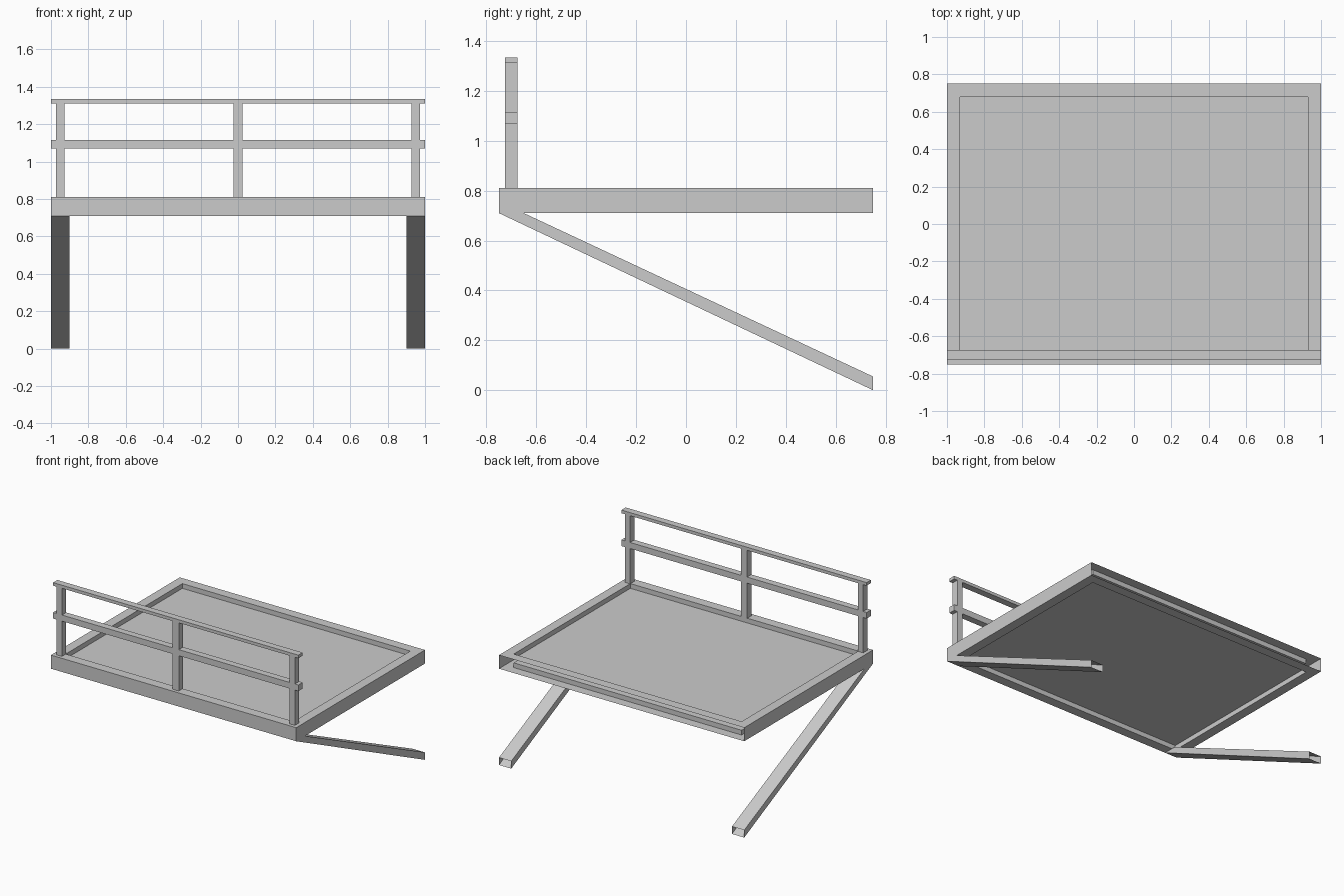
import bpy, bmesh
from mathutils import Vector

if "Cube" in bpy.data.objects:
    bpy.data.objects.remove(bpy.data.objects["Cube"])


def make_object(name, bm):
    bmesh.ops.recalc_face_normals(bm, faces=bm.faces)
    mesh = bpy.data.meshes.new(name)
    bm.to_mesh(mesh)
    bm.free()
    ob = bpy.data.objects.new(name, mesh)
    bpy.context.collection.objects.link(ob)
    return ob


def prism(profile, x0, x1):
    """Extrude a (y, z) profile along x."""
    bm = bmesh.new()
    face = bm.faces.new([bm.verts.new((x0, y, z)) for y, z in profile])
    ext = bmesh.ops.extrude_face_region(bm, geom=[face])
    verts = [v for v in ext["geom"] if isinstance(v, bmesh.types.BMVert)]
    bmesh.ops.translate(bm, verts=verts, vec=(x1 - x0, 0, 0))
    bmesh.ops.recalc_face_normals(bm, faces=bm.faces)
    return bm


def box(y0, y1, z0, z1, x0, x1):
    return prism([(y0, z0), (y1, z0), (y1, z1), (y0, z1)], x0, x1)


def open_back(bm):
    """Remove the wall-side faces at y = 0.75."""
    back = [f for f in bm.faces if all(abs(v.co.y - 0.75) < 1e-4 for v in f.verts)]
    bmesh.ops.delete(bm, geom=back, context='FACES')


# Hollow platform: border with recessed panel above and below, open at the back
bm = box(-0.75, 0.75, 0.71, 0.81, -1, 1)
panels = [f for f in bm.faces if abs(f.normal.z) > 0.9]
for f in panels:
    sink = Vector((0, 0, -0.035 if f.normal.z > 0 else 0.035))
    bmesh.ops.inset_individual(bm, faces=[f], thickness=0.1, depth=0)
    bmesh.ops.inset_individual(bm, faces=[f], thickness=0, depth=0)
    bmesh.ops.translate(bm, verts=list(f.verts), vec=sink)
open_back(bm)
make_object("platform", bm)

# Slanted support braces, open at the wall end
for side, x0 in (("left", -1.0), ("right", 0.9)):
    bm = prism([(-0.75, 0.71), (0.75, 0.0), (0.75, 0.055), (-0.65, 0.71)], x0, x0 + 0.1)
    open_back(bm)
    make_object(side + "_brace", bm)

# Railing posts
for side, x, w in (("left", -0.95, 0.022), ("middle", 0, 0.025), ("right", 0.95, 0.022)):
    make_object(side + "_post", box(-0.725, -0.675, 0.81, 1.312, x - w, x + w))

# Horizontal rails
make_object("top_rail", box(-0.725, -0.675, 1.312, 1.335, -1, 1))
make_object("middle_rail", box(-0.725, -0.675, 1.07, 1.115, -1, 1))
